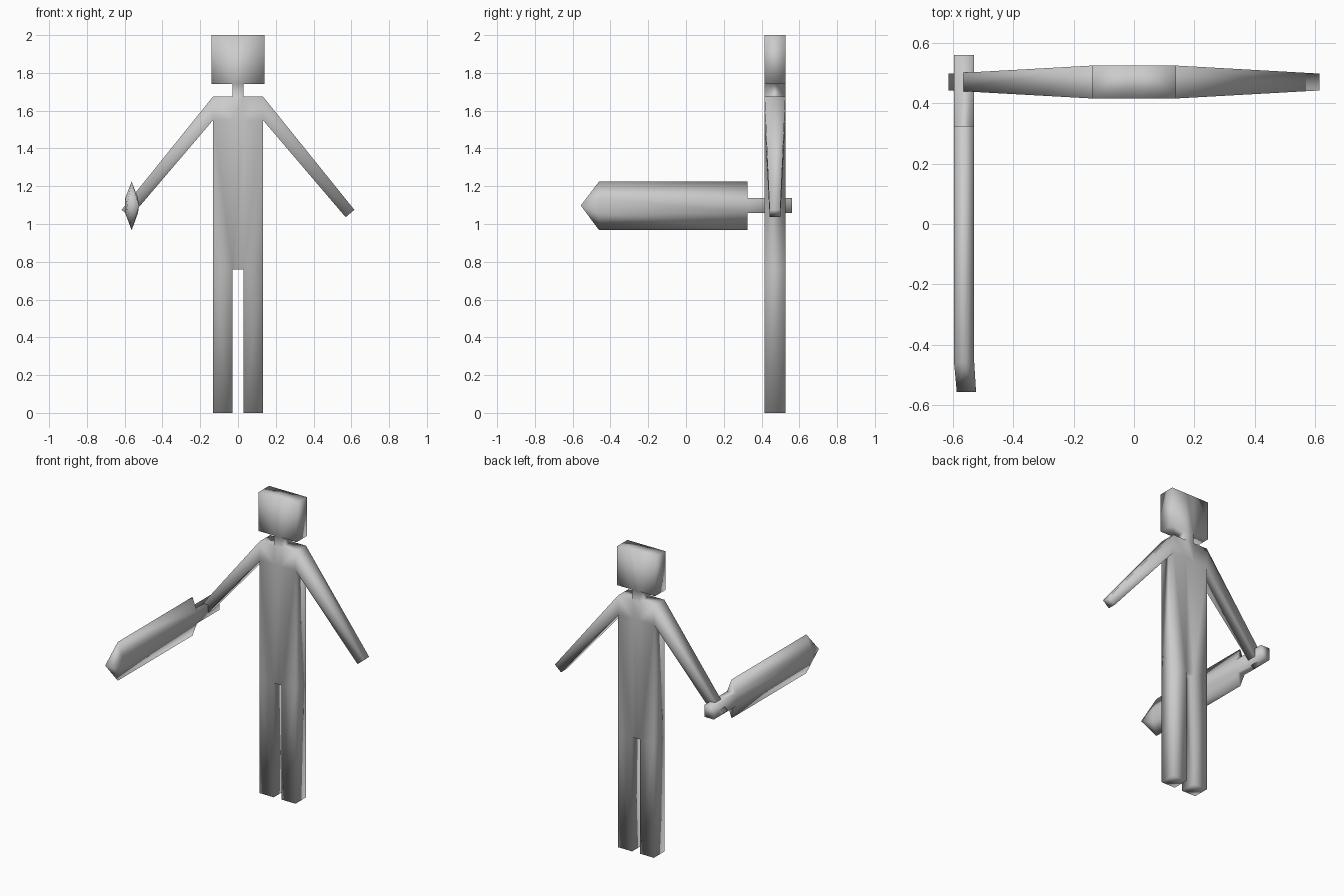
import bpy, bmesh

if "Cube" in bpy.data.objects:
    bpy.data.objects.remove(bpy.data.objects["Cube"])


def finish(bm, name):
    """Weld, orient, and link as a smooth-shaded object."""
    bmesh.ops.remove_doubles(bm, verts=bm.verts, dist=0.0005)
    bmesh.ops.recalc_face_normals(bm, faces=bm.faces)
    for f in bm.faces:
        f.smooth = True
    me = bpy.data.meshes.new(name)
    bm.to_mesh(me)
    bm.free()
    ob = bpy.data.objects.new(name, me)
    bpy.context.collection.objects.link(ob)
    return ob


# Figure: flat front layout of cells, extruded to thickness, arms tapered
N, W, H = 0.028, 0.132, 0.14            # neck, torso and head half widths
MID, HALF, HAND = 0.471, 0.055, 0.028   # depth centre, half depth, hand half depth


def rect(x0, x1, z0, z1):
    return [(x0, z0), (x1, z0), (x1, z1), (x0, z1)]


side_cells = [
    rect(N, W, 0, 0.76),                                       # leg
    rect(N, W, 0.76, 1.55),                                    # torso side
    rect(N, W, 1.55, 1.675),                                   # shoulder
    [(W, 1.55), (0.57, 1.036), (0.616, 1.075), (W, 1.675)],    # arm
    rect(N, H, 1.742, 2.0),                                    # head side
]
levels = [0.76, 1.55, 1.675, 1.742, 2.0]                       # centre column
centre_cells = [rect(-N, N, a, b) for a, b in zip(levels, levels[1:])]

bm = bmesh.new()
cells = centre_cells + [[(s * x, z) for x, z in c] for c in side_cells for s in (1, -1)]
for c in cells:
    bm.faces.new([bm.verts.new((x, -1, z)) for x, z in c])
bmesh.ops.remove_doubles(bm, verts=bm.verts, dist=0.0005)
ext = bmesh.ops.extrude_face_region(bm, geom=bm.faces[:], use_keep_orig=True)
for g in ext["geom"]:
    if isinstance(g, bmesh.types.BMVert):
        g.co.y = 1
for v in bm.verts:
    v.co.y = MID + v.co.y * (HAND if abs(v.co.x) > 0.5 else HALF)
finish(bm, "figure")

# Sword: square grip that grows ridges above and below to form the blade
XL, XR, XC = -0.597, -0.53, -0.563
GRIP = [(XL, 1.057), (XR, 1.057), (XR, 1.138), (XL, 1.138)]
BLADE = [(XL, 1.057), (XC, 0.967), (XR, 1.057), (XR, 1.138), (XC, 1.225), (XL, 1.138)]

bm = bmesh.new()


def ring(section, y):
    return [bm.verts.new((x, y, z)) for x, z in section]


def bridge(a, b):
    for i in range(len(a)):
        j = (i + 1) % len(a)
        bm.faces.new((a[i], a[j], b[j], b[i]))


pommel, collar = ring(GRIP, 0.56), ring(GRIP, 0.325)
base, end = ring(BLADE, 0.325), ring(BLADE, -0.46)
bm.faces.new(pommel)
bridge(pommel, collar)
bridge(base, end)
bm.faces.new(base[0:3])                 # blade shoulders
bm.faces.new(base[3:6])

# Blade tip closing to a short horizontal edge
tl = bm.verts.new((-0.588, -0.557, 1.098))
tr = bm.verts.new((-0.524, -0.557, 1.098))
lb, bot, rb, rt, top, lt = end
for f in ((lb, bot, tl), (bot, tr, tl), (bot, rb, tr), (rb, rt, tr),
          (rt, top, tr), (top, tl, tr), (top, lt, tl), (lt, lb, tl)):
    bm.faces.new(f)
finish(bm, "sword")
